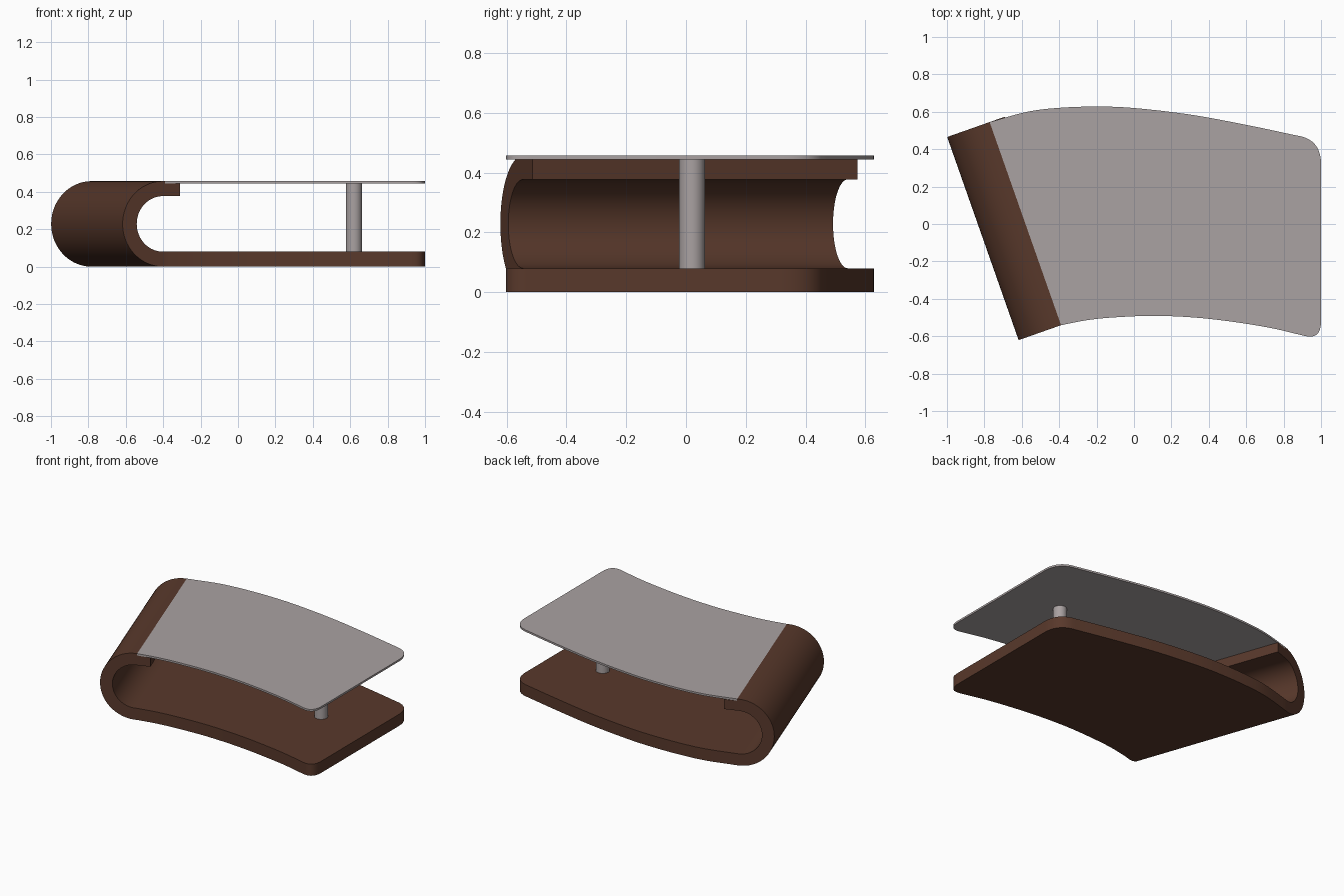
import bpy, bmesh, math
from mathutils import Vector

if "Cube" in bpy.data.objects:
    bpy.data.objects.remove(bpy.data.objects["Cube"])

H, T, G = 0.457, 0.080, 0.013            # total height, wood thickness, top plate thickness
A, B = Vector((-0.772, 0.545)), Vector((-0.390, -0.541))   # seam, back and front end
AXIS = (A - B).normalized()
OUT = Vector((-AXIS.y, AXIS.x))          # away from the table, towards the bend


def material(name, col):
    m = bpy.data.materials.new(name)
    m.diffuse_color = (*col, 1)
    m.use_nodes = True
    m.node_tree.nodes["Principled BSDF"].inputs["Base Color"].default_value = m.diffuse_color
    return m


wood = material("dark brown wood", (0.098, 0.040, 0.024))
grey = material("warm grey", (0.40, 0.36, 0.36))


def spline(pts, n=8):
    # smooth curve through points
    p = [Vector(q) for q in pts]
    p = [2 * p[0] - p[1]] + p + [2 * p[-1] - p[-2]]
    res = []
    for i in range(1, len(p) - 2):
        a, b, c, d = p[i - 1:i + 3]
        for k in range(n):
            t = k / n
            res.append(0.5 * (2 * b + (c - a) * t + (2 * a - 5 * b + 4 * c - d) * t * t
                              + (3 * b - a - 3 * c + d) * t ** 3))
    return res + [p[-2]]


def corner(a, c, b, n=10):
    # rounded corner from a to b around control point c
    a, c, b = Vector(a), Vector(c), Vector(b)
    return [a * (1 - k / n) ** 2 + c * 2 * (k / n) * (1 - k / n) + b * (k / n) ** 2
            for k in range(1, n + 1)]


# curved table outline, from the front seam end round to the back seam end
front = spline([B, (-0.25, -0.514), (-0.1, -0.499), (0.13, -0.491), (0.4, -0.507),
                (0.7, -0.550), (0.92, -0.600)])
back = spline([(0.87, 0.473), (0.6, 0.530), (0.3, 0.585), (0, 0.620), (-0.2, 0.628),
               (-0.4, 0.621), (-0.57, 0.600), A])
outline = (front + corner(front[-1], (1.0, -0.616), (1.0, -0.52))
           + [Vector((1.0, 0.32))] + corner((1.0, 0.32), (1.0, 0.455), back[0]) + back[1:])


def prism(bm, pts, z0, z1, close=True):
    lo = [bm.verts.new((p.x, p.y, z0)) for p in pts]
    hi = [bm.verts.new((p.x, p.y, z1)) for p in pts]
    bm.faces.new(lo[::-1])
    bm.faces.new(hi)
    n = len(pts)
    for i in range(n if close else n - 1):
        j = (i + 1) % n
        bm.faces.new((lo[i], lo[j], hi[j], hi[i]))


def finish(bm, name, mat):
    bmesh.ops.remove_doubles(bm, verts=bm.verts, dist=0.0005)
    bmesh.ops.recalc_face_normals(bm, faces=bm.faces)
    me = bpy.data.meshes.new(name)
    bm.to_mesh(me)
    bm.free()
    ob = bpy.data.objects.new(name, me)
    bpy.context.collection.objects.link(ob)
    me.materials.append(mat)
    bpy.ops.object.select_all(action='DESELECT')
    ob.select_set(True)
    bpy.context.view_layer.objects.active = ob
    bpy.ops.object.shade_smooth_by_angle(angle=math.radians(30))


# wooden body: base slab, supporting lip and U-shaped bend
bm = bmesh.new()
prism(bm, outline, 0, T, close=False)
lip = -OUT * 0.085
prism(bm, [B, B + lip, A + lip, A], H - T, H - G, close=False)

R, N, FLAT = H / 2, 40, 0.012


def section(r):
    pts = [(0, R - r)]
    for k in range(N + 1):
        a = -math.pi / 2 + math.pi * k / N
        pts.append((FLAT + r * math.cos(a), R + r * math.sin(a)))
    return pts + [(0, R + r)]


def row(end, r):
    return [bm.verts.new((*(end + OUT * d), z)) for d, z in section(r)]


fo, fi, bo, bi = row(B, R), row(B, R - T), row(A, R), row(A, R - T)
for p, q in ((fo, bo), (fi, bi), (fo, fi), (bo, bi)):
    for k in range(len(p) - 1):
        bm.faces.new((p[k], p[k + 1], q[k + 1], q[k]))
bm.faces.new((fo[-1], fi[-1], bi[-1], bo[-1]))
finish(bm, "bent_wood_body", wood)

# thin top plate
bm = bmesh.new()
prism(bm, outline, H - G, H)
finish(bm, "top_plate", grey)

# round support post
bm = bmesh.new()
post = [Vector((0.62 + 0.043 * math.cos(a), 0.02 + 0.043 * math.sin(a)))
        for a in (2 * math.pi * k / 32 for k in range(32))]
prism(bm, post, T, H - G)
finish(bm, "support_post", grey)
